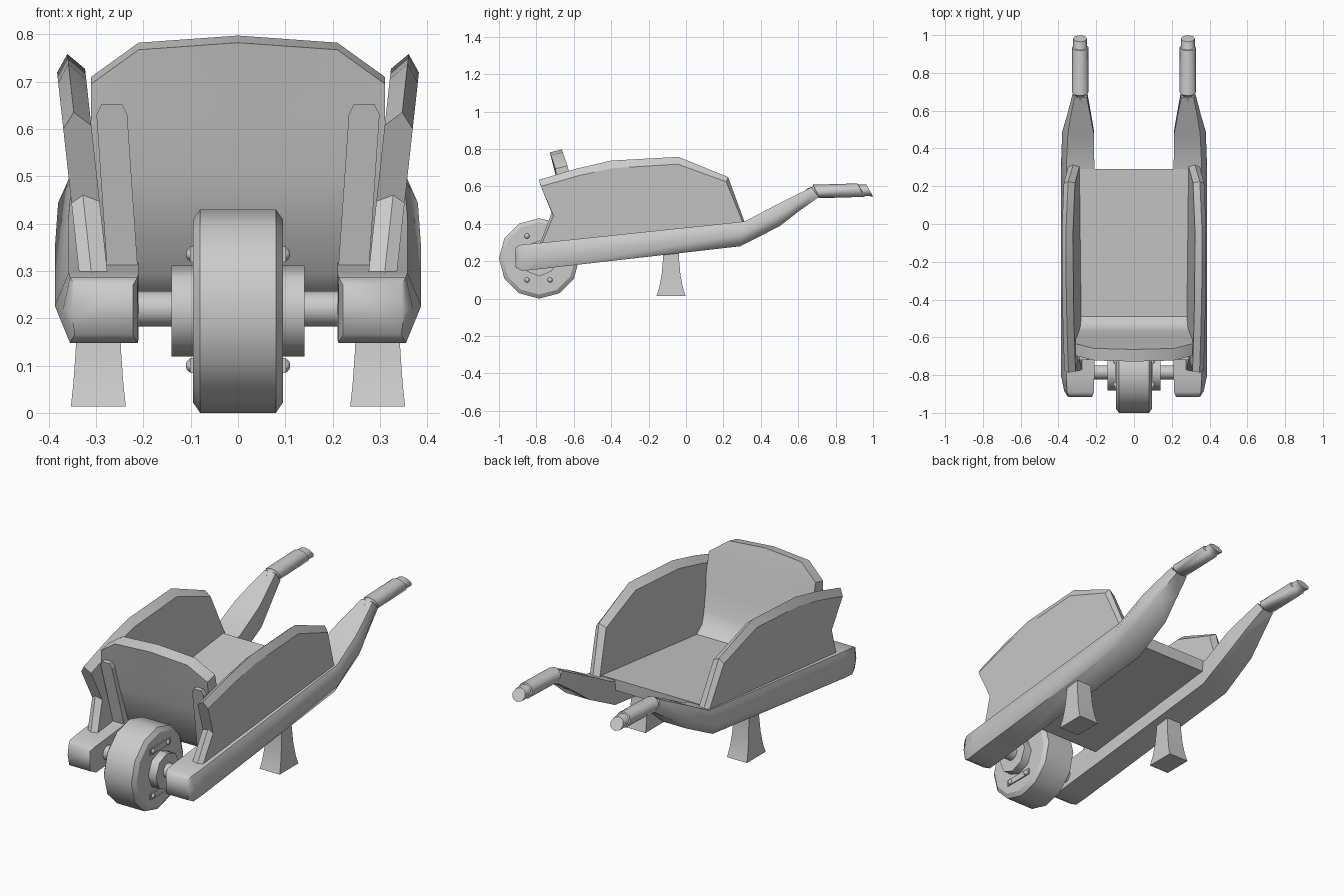
import bpy, bmesh
from math import sin, cos, pi

if "Cube" in bpy.data.objects:
    bpy.data.objects.remove(bpy.data.objects["Cube"])


def loft(name, rings, mirror=False, angle=35):
    """Skin a list of equal-length point rings and cap both ends."""
    bm = bmesh.new()
    vs = [[bm.verts.new(p) for p in r] for r in rings]
    n = len(vs[0])
    for a, b in zip(vs, vs[1:]):
        for i in range(n):
            j = (i + 1) % n
            bm.faces.new((a[i], a[j], b[j], b[i]))
    bm.faces.new(vs[0])
    bm.faces.new(vs[-1])
    bmesh.ops.recalc_face_normals(bm, faces=bm.faces)
    me = bpy.data.meshes.new(name)
    bm.to_mesh(me)
    bm.free()
    ob = bpy.data.objects.new(name, me)
    bpy.context.collection.objects.link(ob)
    bpy.ops.object.select_all(action='DESELECT')
    ob.select_set(True)
    bpy.context.view_layer.objects.active = ob
    bpy.ops.object.shade_smooth_by_angle(angle=angle * pi / 180)
    if mirror:
        ob.modifiers.new("Mirror", 'MIRROR').use_mirror_merge = False
    return ob


def turned(name, profile, sides, y, z, mirror=False, phase=0.0, angle=35):
    """Lathe (x, radius) pairs around an axis parallel to x."""
    rings = [[(x, y + r * cos(2 * pi * i / sides + phase), z + r * sin(2 * pi * i / sides + phase))
              for i in range(sides)] for x, r in profile]
    return loft(name, rings, mirror, angle)


def rect(x0, x1, y0, y1, z):
    return [(x0, y0, z), (x1, y0, z), (x1, y1, z), (x0, y1, z)]


# Wheel, hub and axle
WY, WZ = -0.785, 0.215
turned("wheel", [(-.095, .193), (-.08, .215), (.08, .215), (.095, .193)], 12, WY, WZ, angle=32)
turned("wheel_hub", [(-.14, .096), (.14, .096)], 8, WY, WZ, angle=50)
turned("axle", [(-.23, .037), (.23, .037)], 12, WY, .22)

# Wheel straps with domed bolts
for tag, z in (("upper", .335), ("lower", .1)):
    loft(tag + "_wheel_strap", [rect(.085, .101, -.87, -.705, z - .016),
                                rect(.085, .101, -.87, -.705, z + .016)], True)
    for end, y in (("front", -.85), ("rear", -.727)):
        turned(f"{tag}_{end}_bolt", [(.09, .015), (.102, .014), (.108, .009), (.11, .003)],
               8, y, z, True, angle=60)

# Side beams: (y bottom, z bottom, y top, z top, x inner, x outer, bulge)
beam = [(-.91, .165, -.915, .27, .222, .345, .352),
        (-.875, .148, -.89, .287, .212, .355, .37),
        (-.80, .156, -.80, .296, .21, .358, .387),
        (.29, .28, .315, .413, .21, .358, .387),
        (.50, .387, .48, .50, .213, .35, .38),
        (.60, .465, .57, .545, .23, .335, .352),
        (.71, .543, .67, .595, .25, .315, .325)]
rings = []
for yb, zb, yt, zt, xi, xo, xb in beam:
    ym, zm = (yb + yt) / 2, (zb + zt) / 2
    rings.append([(xi, yb, zb), (xo, yb, zb), (xb, ym, zm), (xo, yt, zt), (xi, yt, zt)])
loft("side_beam", rings, True, 62)


# Hand grips with slanted ends
def grip_ring(y, z, rx, rz, n=8):
    return [(.285 + rx * cos(i * 2 * pi / n),
             y - .018 * sin(i * 2 * pi / n),
             z + rz * sin(i * 2 * pi / n)) for i in range(n)]


loft("hand_grip", [grip_ring(.66, .56, .03, .026), grip_ring(.695, .57, .036, .03),
                   grip_ring(.697, .573, .044, .036), grip_ring(.935, .58, .044, .036),
                   grip_ring(.938, .579, .037, .031), grip_ring(.982, .578, .037, .031)],
     True, 58)

# Tub floor curving up into the front board
rings = []
for x, zt in ((-.31, .71), (-.21, .782), (0, .797), (.21, .782), (.31, .71)):
    yt = -.665 + (.8 - zt) * .35
    prof = [(.29, .415), (-.49, .335), (-.54, .37), (-.565, .43), (-.595, .53), (-.62, .65),
            (yt, zt), (yt - .064, zt - .015), (-.69, .63), (-.66, .5),
            (-.6, .293), (-.55, .257), (.285, .355)]
    rings.append([(x, y, z) for y, z in prof])
loft("tub_floor_and_front_board", rings, angle=40)

# Flared side boards with a ridged rim
outline = [(-.785, .285), (-.718, .46), (-.787, .635), (-.585, .695), (-.4, .738),
           (-.04, .758), (.225, .65), (.315, .405)]


def board_ring(offset, sy, sz):
    pts = []
    for y, z in outline:
        base = .285 + (y + .785) * .11
        y2, z2 = -.24 + (y + .24) * sy, base + (z - base) * sz
        pts.append((.275 + .11 * (z2 - .29) + offset, y2, z2))
    return pts


loft("side_board", [board_ring(0, .985, .92), board_ring(.034, 1, 1),
                    board_ring(.06, .98, .9)], True, 20)

# Struts bracing the front board
strut = []
for x0, x1, yf, z in ((.21, .275, -.635, .28), (.234, .299, -.715, .63), (.245, .288, -.72, .652)):
    strut.append(rect(x0, x1, yf, yf + .07, z))
loft("front_strut", strut, True, 20)

# Flared legs
legs = [(.3, .042, .04), (.22, .044, .042), (.13, .048, .05), (.06, .053, .063), (.014, .058, .078)]
loft("leg", [rect(.295 - hx, .295 + hx, -.08 - hy, -.08 + hy, z) for z, hx, hy in legs], True)
